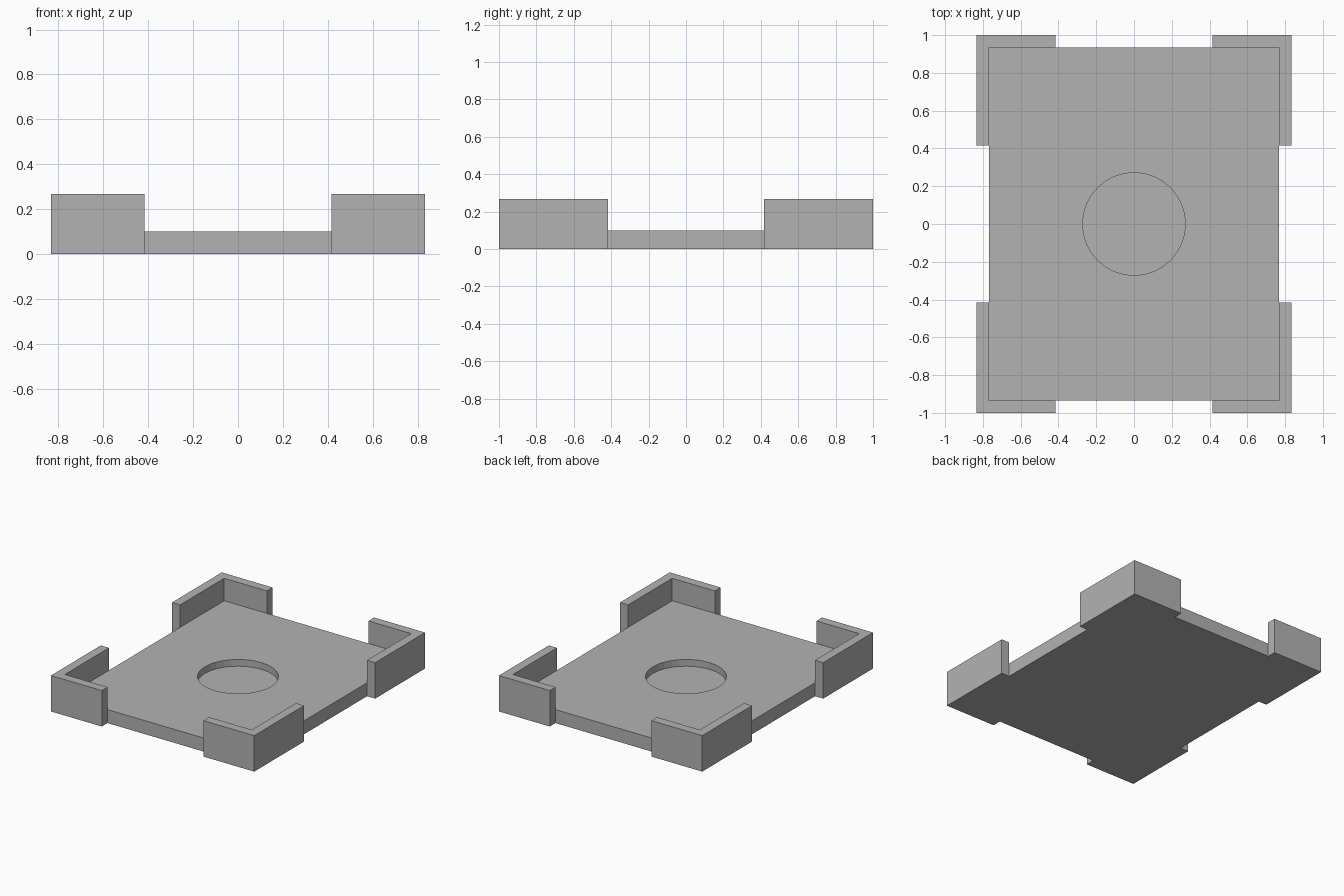
import bpy
import bmesh

cube = bpy.data.objects.get("Cube")
if cube:
    bpy.data.objects.remove(cube, do_unlink=True)

HALF_X, HALF_Y = 0.8333, 1.0      # outer footprint
WALL = 0.0667                     # corner wall thickness
ARM = 0.4167                      # where each corner wall stops
PLATE_TOP, WALL_TOP = 0.1, 0.2667
RECESS_RADIUS, RECESS_FLOOR = 0.272, 0.05

grey = bpy.data.materials.new("plain grey")
grey.use_nodes = True
grey.diffuse_color = (0.45, 0.45, 0.45, 1)
grey.node_tree.nodes["Principled BSDF"].inputs["Base Color"].default_value = grey.diffuse_color


def prism(name, outline, height):
    """Extrude a flat outline upward from the ground."""
    bm = bmesh.new()
    face = bm.faces.new([bm.verts.new((x, y, 0)) for x, y in outline])
    extruded = bmesh.ops.extrude_face_region(bm, geom=[face], use_keep_orig=True)["geom"]
    top = [v for v in extruded if isinstance(v, bmesh.types.BMVert)]
    bmesh.ops.translate(bm, verts=top, vec=(0, 0, height))
    bmesh.ops.recalc_face_normals(bm, faces=bm.faces)
    mesh = bpy.data.meshes.new(name)
    bm.to_mesh(mesh)
    bm.free()
    mesh.materials.append(grey)
    obj = bpy.data.objects.new(name, mesh)
    bpy.context.collection.objects.link(obj)
    return obj


# Base plate
ix, iy = HALF_X - WALL, HALF_Y - WALL
plate = prism("base_plate", [(-ix, -iy), (ix, -iy), (ix, iy), (-ix, iy)], PLATE_TOP)

# Round recess sunk into the plate
bpy.ops.mesh.primitive_cylinder_add(vertices=32, radius=RECESS_RADIUS, depth=0.2,
                                    location=(0, 0, RECESS_FLOOR + 0.1))
cutter = bpy.context.object
cutter.name = "recess_cutter"
cutter.data.materials.append(grey)
cut = plate.modifiers.new("recess", "BOOLEAN")
cut.operation = "DIFFERENCE"
cut.solver = "EXACT"
cut.object = cutter
bpy.context.view_layer.objects.active = plate
bpy.ops.object.modifier_apply(modifier=cut.name)
bpy.data.objects.remove(cutter, do_unlink=True)

# L-shaped corner walls
profile = [(HALF_X, HALF_Y), (ARM, HALF_Y), (ARM, iy), (ix, iy), (ix, ARM), (HALF_X, ARM)]
for side, sx in (("left", 1), ("right", -1)):
    for end, sy in (("front", -1), ("back", 1)):
        prism(f"{end}_{side}_corner_wall", [(x * sx, y * sy) for x, y in profile], WALL_TOP)
